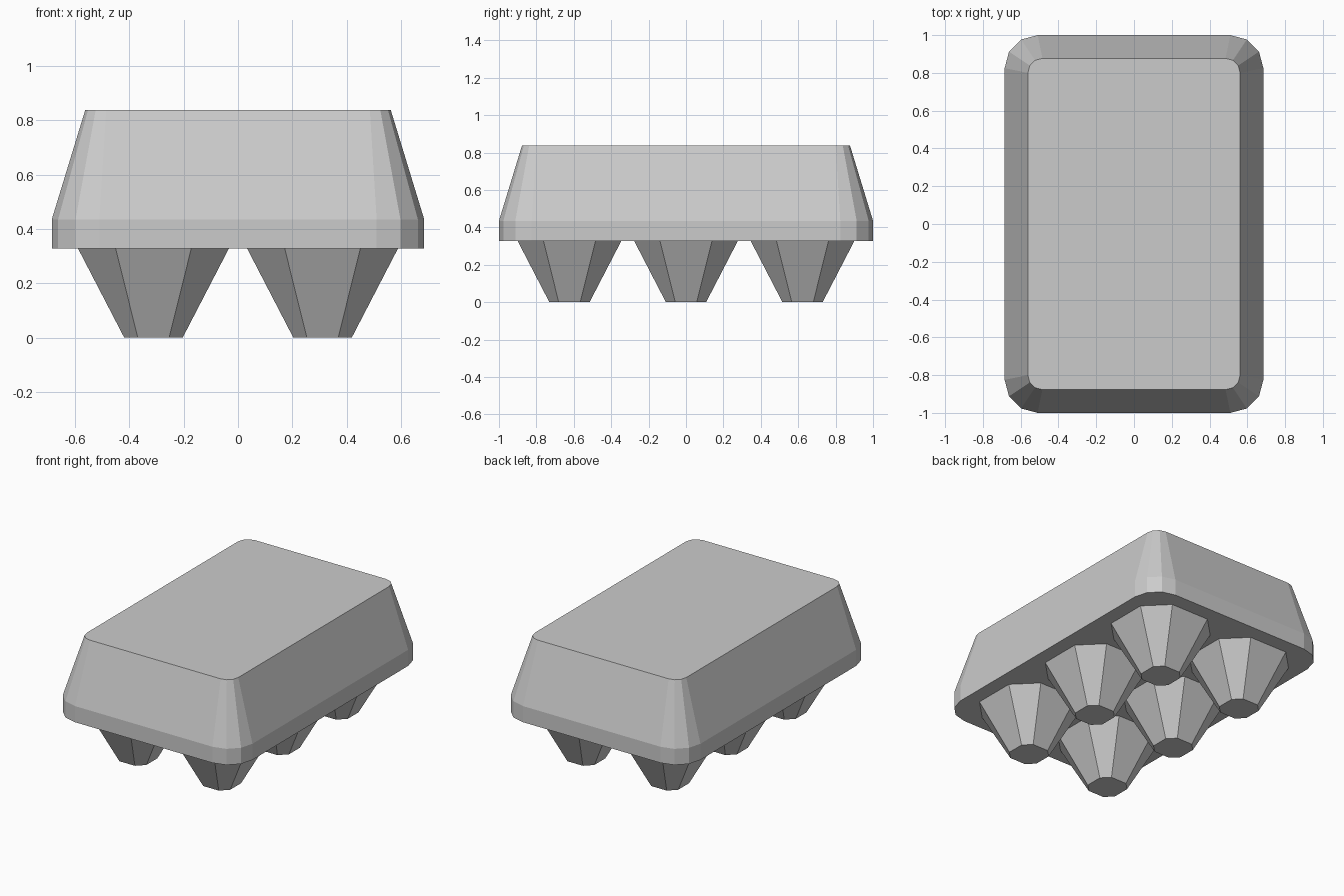
import bpy, bmesh
from math import sin, cos, pi

if "Cube" in bpy.data.objects:
    bpy.data.objects.remove(bpy.data.objects["Cube"])


def rounded_rect(hx, hy, r, seg):
    """Counter-clockwise outline of a rectangle with rounded corners."""
    pts = []
    for q, (sx, sy) in enumerate([(1, 1), (-1, 1), (-1, -1), (1, -1)]):
        for i in range(seg + 1):
            a = (q + i / seg) * pi / 2
            pts.append((sx * (hx - r) + r * cos(a), sy * (hy - r) + r * sin(a)))
    return pts


def loft(name, levels, seg, location=(0, 0, 0)):
    """Closed flat-shaded solid through (z, half x, half y, radius) levels."""
    bm = bmesh.new()
    rings = [[bm.verts.new((x, y, z)) for x, y in rounded_rect(hx, hy, r, seg)]
             for z, hx, hy, r in levels]
    for lo, hi in zip(rings, rings[1:]):
        n = len(lo)
        for i in range(n):
            j = (i + 1) % n
            bm.faces.new((lo[i], lo[j], hi[j], hi[i]))
    bm.faces.new(rings[0][::-1])
    bm.faces.new(rings[-1])
    mesh = bpy.data.meshes.new(name)
    bm.to_mesh(mesh)
    bm.free()
    obj = bpy.data.objects.new(name, mesh)
    obj.location = location
    bpy.context.collection.objects.link(obj)
    return obj


# Lid: short vertical rim, then walls tapering to the flat top
loft("carton_lid", [(0.327, 0.685, 1.0, 0.175),
                    (0.435, 0.685, 1.0, 0.175),
                    (0.837, 0.562, 0.877, 0.077)], seg=3)

# Egg cups: 2 x 3 tapered, chamfered-square feet
for x in (-0.311, 0.311):
    for y in (-0.623, 0, 0.623):
        loft("egg_cup", [(0, 0.1075, 0.1075, 0.05),
                         (0.327, 0.277, 0.277, 0.138)], seg=1, location=(x, y, 0))
